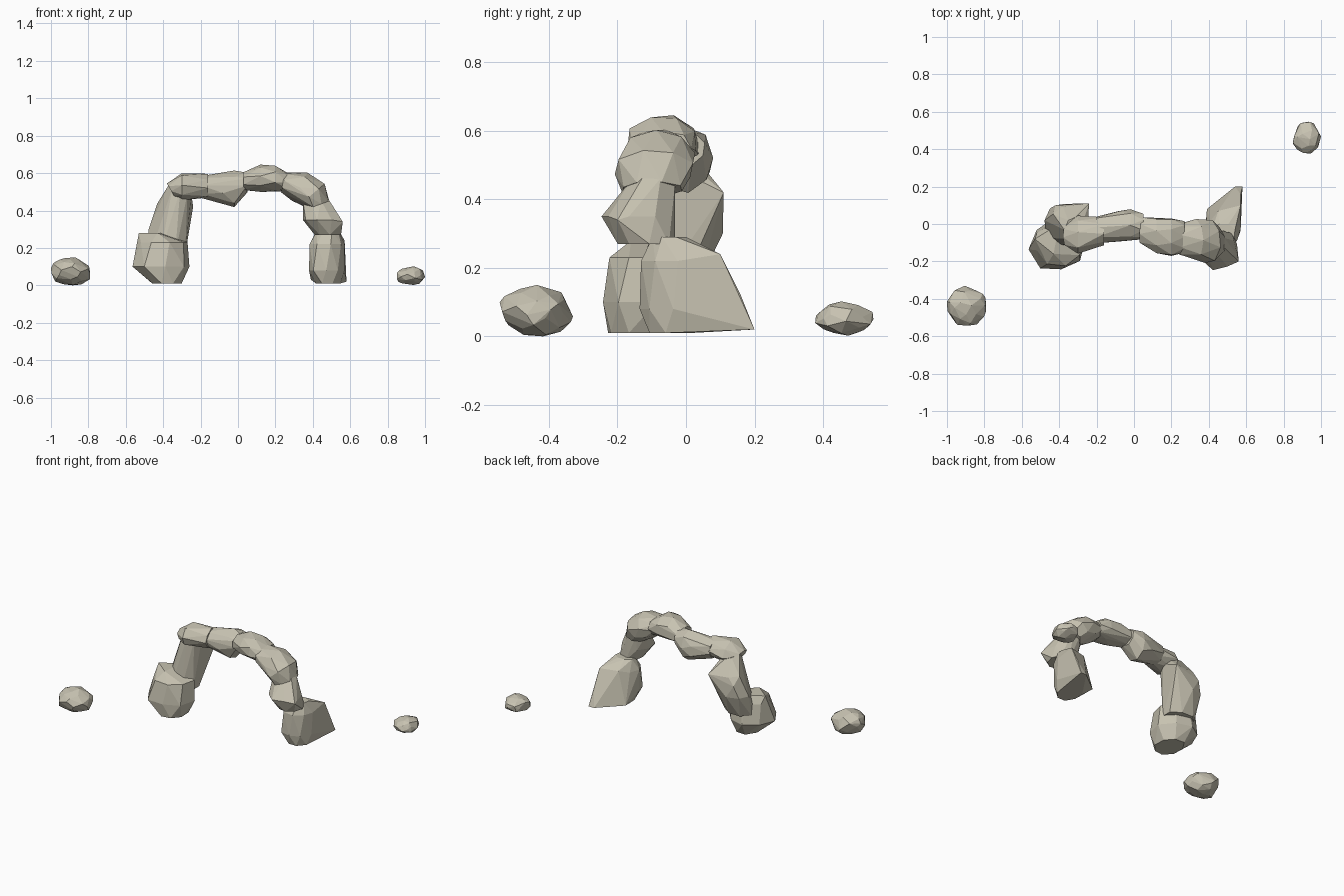
import bpy
import bmesh
import math
import random
from mathutils import Vector

random.seed(11)

default_cube = bpy.data.objects.get("Cube")
if default_cube:
    bpy.data.objects.remove(default_cube, do_unlink=True)

# One weathered stone colour for everything
stone = bpy.data.materials.new("pale_stone")
stone.use_nodes = True
stone_colour = (0.57, 0.54, 0.44, 1.0)
stone.diffuse_color = stone_colour
shader = stone.node_tree.nodes["Principled BSDF"]
shader.inputs["Base Color"].default_value = stone_colour
shader.inputs["Roughness"].default_value = 0.9


def hull_object(name, points):
    """Flat-shaded rock: the convex hull around a cloud of points."""
    bm = bmesh.new()
    for point in points:
        bm.verts.new(point)
    result = bmesh.ops.convex_hull(bm, input=bm.verts[:])
    inside = [v for v in result["geom_interior"] if isinstance(v, bmesh.types.BMVert)]
    bmesh.ops.delete(bm, geom=inside, context="VERTS")
    bmesh.ops.dissolve_limit(bm, angle_limit=math.radians(5),
                             verts=bm.verts[:], edges=bm.edges[:])
    bmesh.ops.recalc_face_normals(bm, faces=bm.faces[:])
    mesh = bpy.data.meshes.new(name)
    bm.to_mesh(mesh)
    bm.free()
    mesh.materials.append(stone)
    rock = bpy.data.objects.new(name, mesh)
    bpy.context.collection.objects.link(rock)
    return rock


def ring(x, y, z, tilt, radial, depth, sides=8):
    """Rough cross-section of the arch, facing along a tilted path."""
    a = math.radians(tilt)
    out = Vector((-math.sin(a), 0, math.cos(a)))
    side = Vector((0, 1, 0))
    start = random.uniform(0, math.tau / sides)
    points = []
    for i in range(sides):
        t = start + math.tau * i / sides
        r = random.uniform(0.95, 1.12)
        points.append(Vector((x, y, z)) + out * (radial * r * math.cos(t))
                      + side * (depth * r * math.sin(t)))
    return points


def chunk(name, rings, extra=()):
    points = [Vector(p) for p in extra]
    for r in rings:
        points += ring(*r)
    return hull_object(name, points)


def boulder(name, centre, half, count):
    """Loose rock: random points on a ball, fitted to the given half sizes."""
    cloud = []
    for i in range(count):
        h = 1 - 2 * (i + 0.5) / count
        t = i * math.pi * (3 - math.sqrt(5)) + random.uniform(-0.3, 0.3)
        w = math.sqrt(1 - h * h)
        cloud.append(Vector((w * math.cos(t), w * math.sin(t), h)) * random.uniform(0.9, 1.1))
    for axis in range(3):
        low = min(p[axis] for p in cloud)
        high = max(p[axis] for p in cloud)
        for p in cloud:
            p[axis] = centre[axis] + half[axis] * (2 * (p[axis] - low) / (high - low) - 1)
    return hull_object(name, cloud)


# Right side pillar, from the ground up
chunk("right_foot", [
    (-0.38, -0.13, 0.01, 90, 0.08, 0.10),
    (-0.41, -0.11, 0.10, 90, 0.14, 0.14),
    (-0.40, -0.11, 0.23, 90, 0.13, 0.12),
], extra=[(-0.53, -0.08, 0.28), (-0.43, -0.16, 0.28), (-0.40, 0, 0.28)])
chunk("right_leg", [
    (-0.38, -0.04, 0.16, 90, 0.10, 0.08),
    (-0.37, 0.02, 0.30, 90, 0.10, 0.08),
    (-0.34, 0.03, 0.42, 80, 0.09, 0.07),
    (-0.31, -0.03, 0.51, 70, 0.06, 0.07),
], extra=[(-0.24, 0.11, 0.42), (-0.42, 0.10, 0.38)])

# Bridge of overlapping blocks
chunk("right_shoulder", [
    (-0.36, -0.06, 0.51, 30, 0.04, 0.06),
    (-0.30, -0.06, 0.525, 0, 0.07, 0.10),
    (-0.16, -0.04, 0.53, 0, 0.06, 0.07),
])
chunk("middle_span", [
    (-0.20, -0.03, 0.525, 0, 0.06, 0.07),
    (-0.08, -0.01, 0.52, 0, 0.08, 0.08),
    (-0.02, 0.0, 0.515, 0, 0.09, 0.08),
    (0.05, -0.01, 0.55, 0, 0.05, 0.07),
])
chunk("crown", [
    (0.03, -0.03, 0.555, 0, 0.05, 0.07),
    (0.12, -0.06, 0.57, 0, 0.07, 0.10),
    (0.20, -0.07, 0.575, 0, 0.07, 0.10),
    (0.27, -0.07, 0.55, 0, 0.05, 0.08),
])
chunk("left_shoulder", [
    (0.24, -0.08, 0.55, -10, 0.05, 0.08),
    (0.33, -0.08, 0.53, -30, 0.08, 0.10),
    (0.40, -0.09, 0.49, -50, 0.08, 0.11),
    (0.43, -0.10, 0.43, -70, 0.06, 0.09),
])

# Left side pillar, from the top down
chunk("left_leg", [
    (0.42, -0.10, 0.45, -80, 0.07, 0.07),
    (0.45, -0.14, 0.35, -90, 0.10, 0.10),
    (0.48, -0.12, 0.27, -90, 0.07, 0.08),
], extra=[(0.56, -0.20, 0.34)])
chunk("left_foot", [
    (0.48, -0.05, 0.29, -90, 0.06, 0.05),
    (0.48, -0.04, 0.22, -90, 0.09, 0.09),
    (0.47, -0.04, 0.08, -90, 0.09, 0.10),
    (0.48, -0.02, 0.01, -90, 0.07, 0.09),
], extra=[(0.58, 0.20, 0.02), (0.54, 0.20, 0.02), (0.39, 0.08, 0.03),
          (0.57, 0.10, 0.24), (0.45, 0.07, 0.24), (0.57, 0.16, 0.12)])

# Loose rocks on the ground
boulder("front_boulder", (-0.895, -0.437, 0.075), (0.105, 0.107, 0.075), 46)
boulder("back_boulder", (0.925, 0.462, 0.052), (0.075, 0.085, 0.05), 38)
